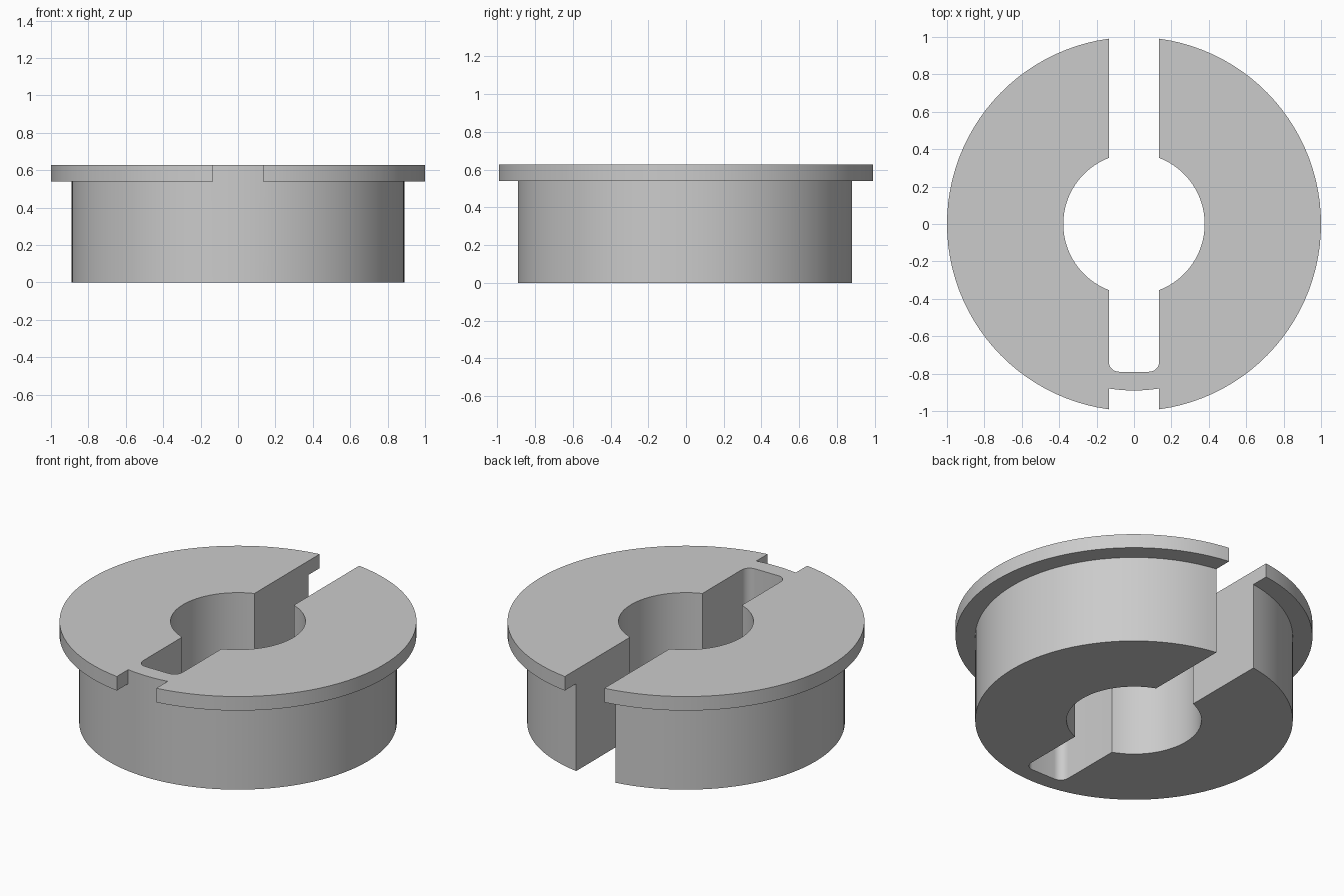
import bpy, bmesh
from math import sin, cos, asin, pi, radians
from mathutils import Vector

cube = bpy.data.objects.get("Cube")
if cube:
    bpy.data.objects.remove(cube)

BODY_R, FLANGE_R, HOLE_R = 0.89, 1.0, 0.378
SLOT, SLOT_END, FILLET = 0.135, -0.79, 0.055
FLANGE_Z, TOP_Z = 0.54, 0.627


def arc(radius, start, end, steps, cx=0.0, cy=0.0):
    """Points on an arc; angles run clockwise from the back (+y)."""
    angles = [start + (end - start) * i / steps for i in range(steps + 1)]
    return [(cx + radius * sin(t), cy + radius * cos(t)) for t in angles]


# C-shaped outline: outer wall, then bore and slot
a, b = asin(SLOT / BODY_R), asin(SLOT / HOLE_R)
fx, fy = SLOT - FILLET, SLOT_END + FILLET
outline = arc(BODY_R, a, pi - a, 48)
outline += arc(BODY_R, pi - a, pi + a, 6)[1:-1]
outline += arc(BODY_R, pi + a, 2 * pi - a, 48)
outline += arc(HOLE_R, 2 * pi - b, pi + b, 32)
outline += arc(FILLET, 1.5 * pi, pi, 8, -fx, fy)
outline += arc(FILLET, pi, 0.5 * pi, 8, fx, fy)
outline += arc(HOLE_R, pi - b, b, 32)

# Body raised in two steps
bm = bmesh.new()
cap = bm.faces.new([bm.verts.new((x, y, 0)) for x, y in outline])
for height, keep in ((FLANGE_Z, True), (TOP_Z, False)):
    res = bmesh.ops.extrude_face_region(bm, geom=[cap], use_keep_orig=keep)
    new_cap = [g for g in res["geom"] if isinstance(g, bmesh.types.BMFace)][0]
    if not keep and cap.is_valid:
        bm.faces.remove(cap)
    cap = new_cap
    for v in cap.verts:
        v.co.z = height

# Flange pulled out of the upper wall on both sides of the slot
def on_rim(face):
    c = face.calc_center_median()
    return (c.z > FLANGE_Z + 0.01 and abs(c.x) > SLOT
            and all(abs(v.co.xy.length - BODY_R) < 0.001 for v in face.verts)
            and face != cap)


rim = [f for f in bm.faces if on_rim(f)]
res = bmesh.ops.extrude_face_region(bm, geom=rim)
for f in rim:
    if f.is_valid:
        bm.faces.remove(f)
flange_a = asin(SLOT / FLANGE_R)
for v in [g for g in res["geom"] if isinstance(g, bmesh.types.BMVert)]:
    # Remap so the flange ends stay flush with the slot walls
    side = 1 if v.co.x > 0 else -1
    t = Vector((0, 1)).angle(v.co.xy)
    t = flange_a + (t - a) * (pi - 2 * flange_a) / (pi - 2 * a)
    v.co.x, v.co.y = side * FLANGE_R * sin(t), FLANGE_R * cos(t)

# Merge flat neighbours
bmesh.ops.recalc_face_normals(bm, faces=bm.faces)
bmesh.ops.dissolve_limit(bm, angle_limit=radians(0.2),
                         verts=bm.verts, edges=bm.edges)
bmesh.ops.recalc_face_normals(bm, faces=bm.faces)

mesh = bpy.data.meshes.new("slotted_collar")
bm.to_mesh(mesh)
bm.free()
collar = bpy.data.objects.new("slotted_collar", mesh)
bpy.context.collection.objects.link(collar)

# Plain grey
mat = bpy.data.materials.new("plain_grey")
mat.use_nodes = True
grey = (0.6, 0.6, 0.6, 1)
mat.diffuse_color = grey
mat.node_tree.nodes["Principled BSDF"].inputs["Base Color"].default_value = grey
mesh.materials.append(mat)

bpy.ops.object.select_all(action="DESELECT")
collar.select_set(True)
bpy.context.view_layer.objects.active = collar
bpy.ops.object.shade_smooth_by_angle(angle=radians(30))
